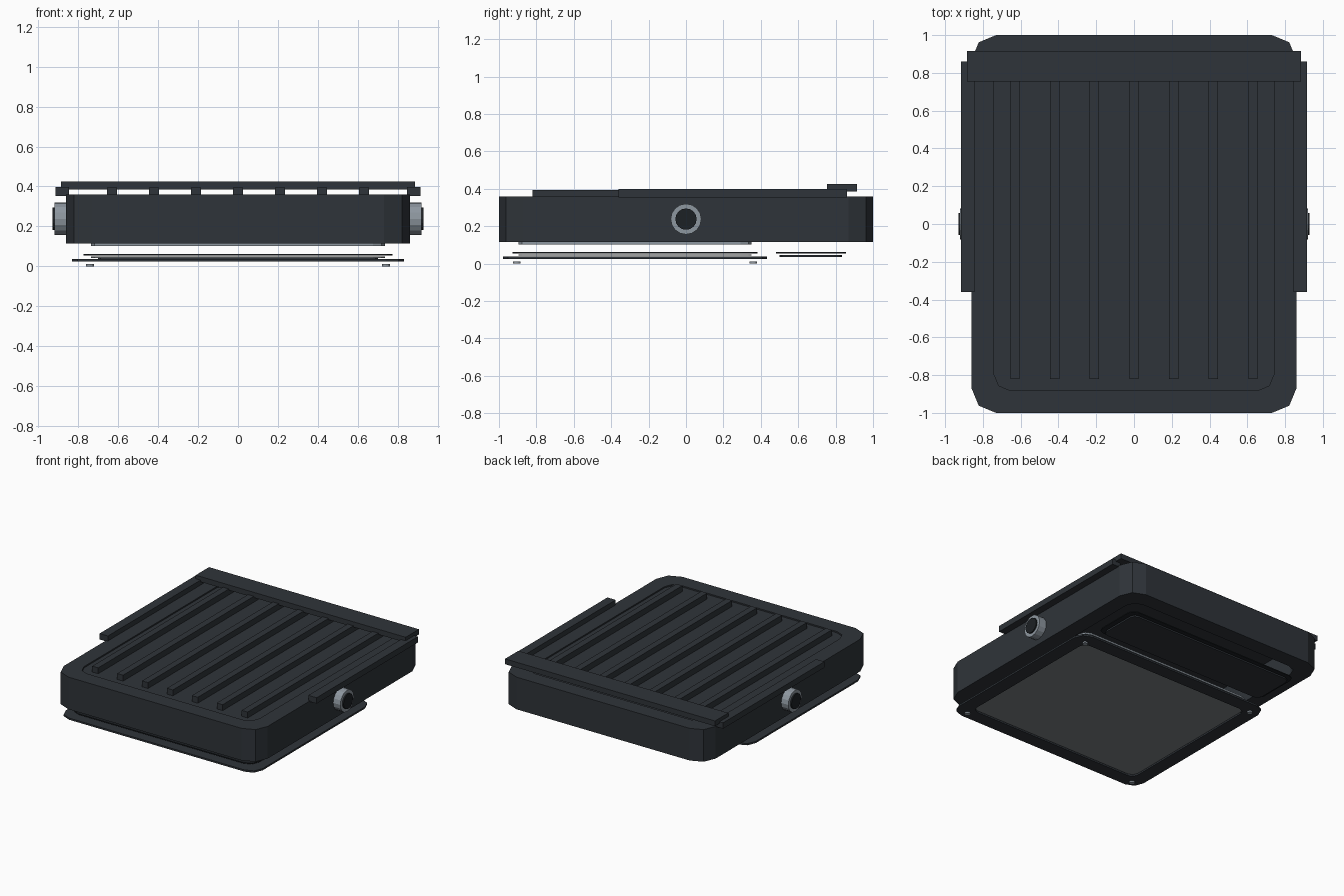
import bpy, bmesh
from math import sin, cos, pi

if "Cube" in bpy.data.objects:
    bpy.data.objects.remove(bpy.data.objects["Cube"])


def material(name, rgb):
    m = bpy.data.materials.new(name)
    m.diffuse_color = (*rgb, 1)
    m.use_nodes = True
    m.node_tree.nodes["Principled BSDF"].inputs["Base Color"].default_value = m.diffuse_color
    return m


dark = material("dark_metal", (0.028, 0.034, 0.041))
black = material("black_rubber", (0.012, 0.015, 0.018))
steel = material("steel", (0.27, 0.31, 0.35))
glass = material("grey_glass", (0.2, 0.22, 0.23))


def finish(name, bm, mat):
    bmesh.ops.recalc_face_normals(bm, faces=bm.faces)
    me = bpy.data.meshes.new(name)
    bm.to_mesh(me)
    bm.free()
    ob = bpy.data.objects.new(name, me)
    ob.data.materials.append(mat)
    bpy.context.collection.objects.link(ob)
    return ob


def outline(hx, hy, r, seg=2):
    """Rounded rectangle centred on the origin."""
    pts = []
    for q, (sx, sy) in enumerate([(1, 1), (-1, 1), (-1, -1), (1, -1)]):
        for i in range(seg + 1):
            a = (q + i / seg) * pi / 2
            pts.append((sx * (hx - r) + r * cos(a), sy * (hy - r) + r * sin(a)))
    return pts


def slab(name, hx, hy, z0, z1, r, mat, cy=0.0, wall=None):
    """Rounded plate, or an open frame when a wall width is given."""
    bm = bmesh.new()

    def ring(pts, z):
        return [bm.verts.new((x, y + cy, z)) for x, y in pts]

    def bridge(a, b):
        for i in range(len(a)):
            j = (i + 1) % len(a)
            bm.faces.new((a[i], a[j], b[j], b[i]))

    outer = outline(hx, hy, r)
    o0, o1 = ring(outer, z0), ring(outer, z1)
    bridge(o0, o1)
    if wall:
        inner = outline(hx - wall, hy - wall, max(r - wall * 0.4, 0.02))
        i0, i1 = ring(inner, z0), ring(inner, z1)
        bridge(i0, i1)
        bridge(o0, i0)
        bridge(o1, i1)
    else:
        bm.faces.new(o0)
        bm.faces.new(o1)
    return finish(name, bm, mat)


def box(name, x0, x1, y0, y1, z0, z1, mat):
    bm = bmesh.new()
    bmesh.ops.create_cube(bm, size=1)
    for v in bm.verts:
        v.co = (x1 if v.co.x > 0 else x0, y1 if v.co.y > 0 else y0, z1 if v.co.z > 0 else z0)
    return finish(name, bm, mat)


def cylinder(name, loc, r, depth, sides, mat, sideways=False):
    bpy.ops.mesh.primitive_cylinder_add(vertices=sides, radius=r, depth=depth, location=loc,
                                        rotation=(0, pi / 2 if sideways else 0, 0))
    ob = bpy.context.object
    ob.name = name
    ob.data.materials.append(mat)
    return ob


# Hollow housing: outer frame with a slightly sunken top panel
slab("housing_frame", 0.86, 1.0, 0.115, 0.36, 0.13, dark, wall=0.12)
slab("top_panel", 0.745, 0.885, 0.32, 0.35, 0.085, dark)

# Cooling ribs along the top
for i in range(7):
    x = (i - 3) * 0.21
    box(f"top_rib_{i + 1}", x - 0.025, x + 0.025, -0.82, 0.82, 0.345, 0.395, dark)

# Rear cross bar, side rails and side pivots
box("rear_cross_bar", -0.885, 0.885, 0.755, 0.915, 0.385, 0.425, dark)
for s, side in ((-1, "left"), (1, "right")):
    xs = sorted((s * 0.845, s * 0.915))
    box(f"{side}_rail", *xs, -0.36, 0.86, 0.353, 0.398, dark)
    cylinder(f"{side}_pivot_ring", (s * 0.885, 0, 0.238), 0.082, 0.07, 16, steel, True)
    cylinder(f"{side}_pivot_cap", (s * 0.905, 0, 0.238), 0.057, 0.05, 16, black, True)

# Main window stack below the housing
CY = -0.272
slab("window_trim", 0.735, 0.623, 0.103, 0.116, 0.06, steel, CY, wall=0.03)
slab("window_gasket", 0.773, 0.655, 0.055, 0.062, 0.08, black, CY, wall=0.06)
slab("window_glass", 0.735, 0.623, 0.043, 0.049, 0.06, glass, CY)
slab("window_bezel", 0.83, 0.706, 0.024, 0.037, 0.09, dark, CY, wall=0.105)
for x in (-0.742, 0.742):
    for y in (-0.905, 0.36):
        cylinder("bezel_screw", (x, y, 0.006), 0.02, 0.012, 12, steel)

# Rear access door and its gasket
slab("door_gasket", 0.73, 0.188, 0.055, 0.062, 0.05, black, 0.668)
slab("access_door", 0.70, 0.167, 0.035, 0.047, 0.04, dark, 0.668)
